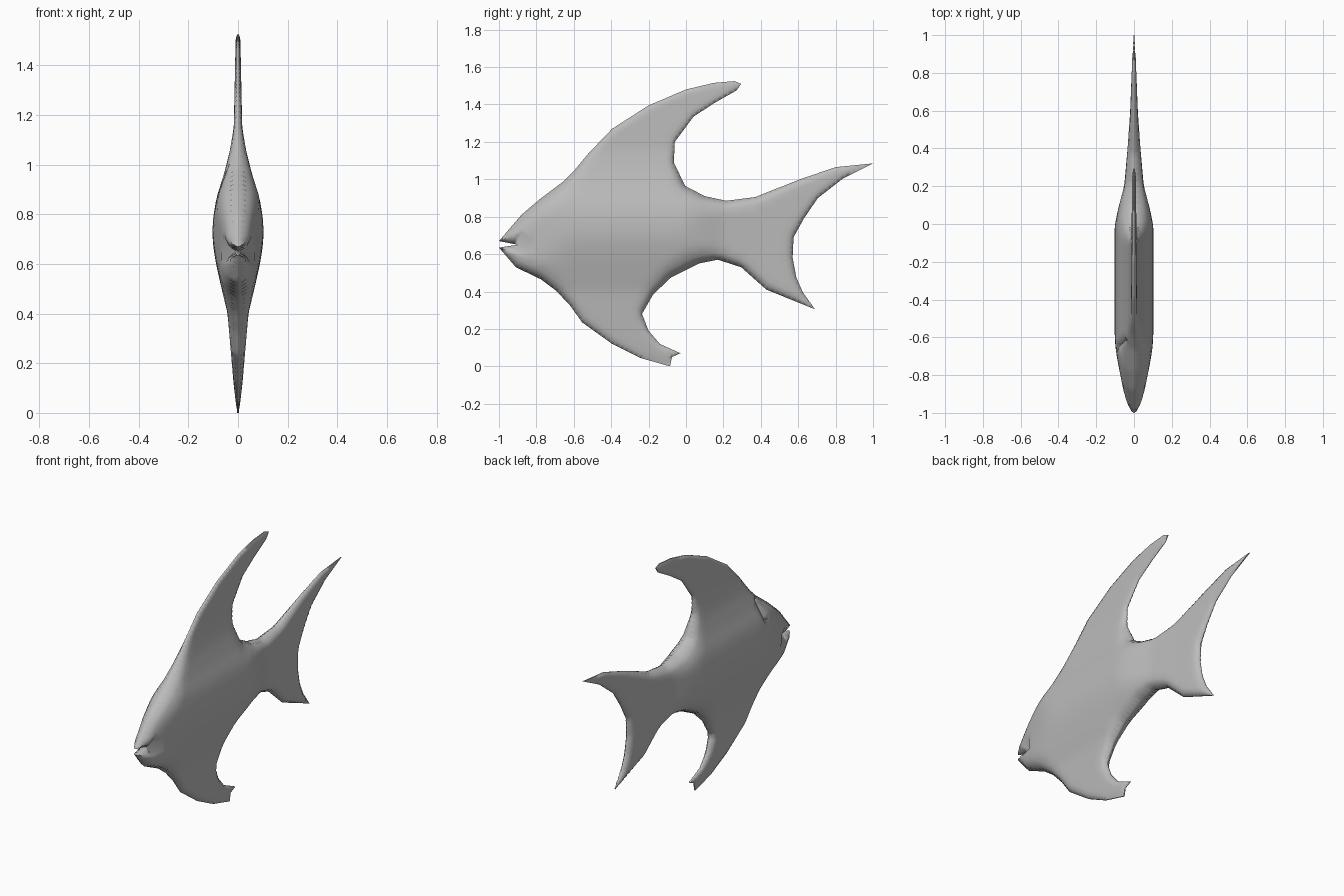
import bpy
import bmesh
import math
from mathutils import Vector
from mathutils.geometry import delaunay_2d_cdt, intersect_point_line

cube = bpy.data.objects.get("Cube")
if cube:
    bpy.data.objects.remove(cube, do_unlink=True)

# Side outline (y, z): lips, back, dorsal fin, tail, belly fin, chin, mouth notch
OUTLINE = [Vector(p) for p in (
    (-1, .67), (-.88, .81), (-.78, .895), (-.66, .985), (-.595, 1.05),
    (-.52, 1.14), (-.395, 1.27), (-.2, 1.395), (0, 1.48), (.145, 1.515),
    (.26, 1.525), (.295, 1.51), (.27, 1.475), (.155, 1.41), (.04, 1.335),
    (-.06, 1.2), (-.065, 1.09), (-.005, .965), (.1, .91), (.215, .885),
    (.37, .905), (.61, 1), (.8, 1.065), (1, 1.085), (.84, 1.005),
    (.705, .9), (.63, .79), (.575, .69), (.57, .58), (.59, .475),
    (.625, .395), (.69, .305), (.43, .41), (.295, .53), (.17, .57),
    (.07, .55), (-.08, .475), (-.175, .385), (-.235, .28), (-.2, .19),
    (-.14, .12), (-.03, .07), (-.075, .05), (-.085, 0), (-.245, .045),
    (-.395, .12), (-.555, .235), (-.62, .325), (-.695, .405), (-.775, .465),
    (-.91, .53), (-1, .635), (-.9, .65))][::-1]

# Half-thickness along the length and up the height
ALONG = ((-1, .034), (-.86, .06), (-.65, .104), (-.58, .112), (-.02, .112),
         (.2, .052), (.4, .034), (.6, .02), (1, .005))
UP = ((0, .004), (.12, .018), (.4, .042), (.6, .09), (.7, .112), (.77, .11),
      (.87, .087), (.95, .06), (1.05, .034), (1.15, .017), (1.53, .009))
RIM = .003
STEP = .03
GILL = (Vector((-.605, .99)), Vector((-.645, .86)))


def segments(points):
    return list(zip(points, points[1:] + points[:1]))


SIDES = segments(OUTLINE)


def profile(table, t):
    for (a, u), (b, v) in zip(table, table[1:]):
        if t <= b:
            return u + (v - u) * max(0, (t - a) / (b - a))
    return table[-1][1]


def line_distance(p, a, b):
    d = b - a
    t = max(0, min(1, (p - a).dot(d) / d.length_squared))
    return (p - a - d * t).length


def edge_distance(p):
    return min(line_distance(p, a, b) for a, b in SIDES)


def inside(p):
    hit = False
    for a, b in SIDES:
        if (a.y > p.y) != (b.y > p.y):
            if p.x < a.x + (p.y - a.y) / (b.y - a.y) * (b.x - a.x):
                hit = not hit
    return hit


def half_thickness(p):
    """Lens-like section: full in the middle, rounded towards the outline."""
    full = (profile(ALONG, p.x) ** -8 + profile(UP, p.y) ** -8) ** -.125
    near = min(1, edge_distance(p) / (full + .015))
    return max(RIM, full * math.sqrt(1 - (1 - near) ** 2))


# Outline samples, rings following the rim, and an even interior grid
rim = []
inner = []
for a, b in SIDES:
    count = max(1, round((b - a).length / STEP))
    normal = Vector((a.y - b.y, b.x - a.x)).normalized()
    for i in range(count):
        rim.append(a.lerp(b, i / count))
        middle = a.lerp(b, (i + .5) / count)
        for depth in (.006, .02, .042):
            p = middle + normal * depth
            if inside(p) and edge_distance(p) > depth * .9:
                inner.append(p)

gill_row = (GILL[1] - GILL[0]).orthogonal().normalized()
for row in range(-1, 2):
    for i in range(9):
        inner.append(GILL[0].lerp(GILL[1], i / 8) + gill_row * row * .012)

for i in range(60):
    for j in range(46):
        p = Vector((-1 + (i + j % 2 * .5) * .034, j * .034))
        if inside(p) and edge_distance(p) > .058 and line_distance(p, *GILL) > .028:
            inner.append(p)

flat, _, triangles, *_ = delaunay_2d_cdt(
    rim + inner, [], [list(range(len(rim)))], 1, 1e-5)

# Fish: two curved flanks joined by a narrow rim, gill slit on the right flank
bm = bmesh.new()
flanks = []
for side in (1, -1):
    verts = []
    for p in flat:
        x = half_thickness(p)
        if side < 0 and line_distance(p, *GILL) < .002:
            x -= .014
        verts.append(bm.verts.new((side * x, p.x, p.y)))
    for tri in triangles:
        bm.faces.new([verts[k] for k in tri][::side])
    flanks.append(verts)
left, right = flanks
bm.verts.index_update()
for edge in [e for e in bm.edges if e.is_boundary]:
    i, j = (v.index for v in edge.verts)
    if max(i, j) < len(left):
        bm.faces.new((left[i], left[j], right[j], right[i]))
bmesh.ops.delete(bm, geom=[v for v in bm.verts if not v.link_faces], context="VERTS")
bmesh.ops.recalc_face_normals(bm, faces=bm.faces)

mesh = bpy.data.meshes.new("fish_body")
bm.to_mesh(mesh)
bm.free()
fish = bpy.data.objects.new("fish_body", mesh)
bpy.context.collection.objects.link(fish)

# Plain grey finish
grey = bpy.data.materials.new("plain_grey")
grey.use_nodes = True
colour = (.5, .5, .5, 1)
grey.diffuse_color = colour
grey.node_tree.nodes["Principled BSDF"].inputs["Base Color"].default_value = colour
mesh.materials.append(grey)

bpy.ops.object.select_all(action="DESELECT")
fish.select_set(True)
bpy.context.view_layer.objects.active = fish
bpy.ops.object.shade_smooth_by_angle(angle=math.radians(60))
